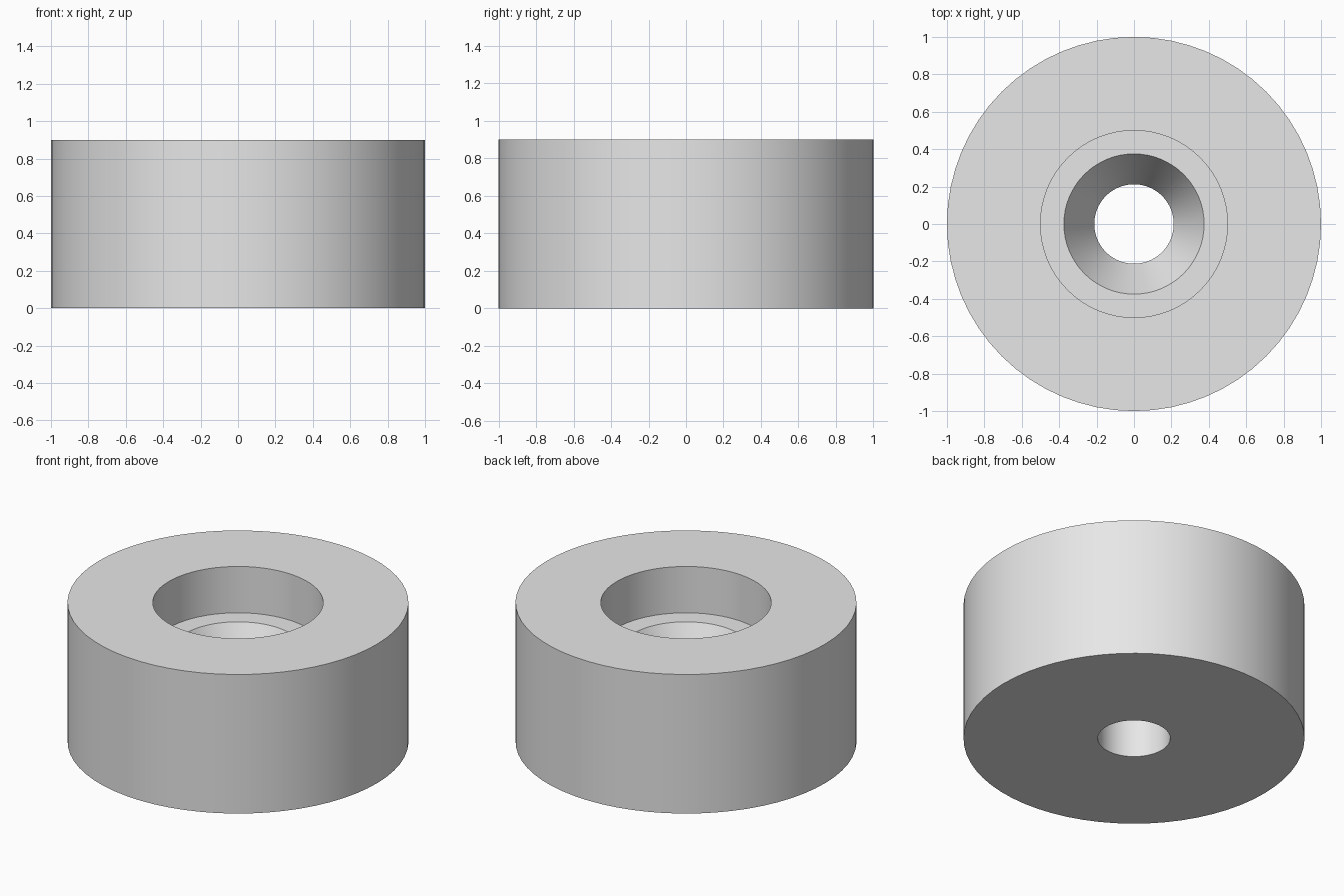
import bpy, bmesh, math

if "Cube" in bpy.data.objects:
    bpy.data.objects.remove(bpy.data.objects["Cube"], do_unlink=True)

SEGMENTS = 64
HEIGHT = 0.9

# Plain grey material
grey = bpy.data.materials.new("light_grey")
grey.use_nodes = True
colour = (0.8, 0.8, 0.8, 1)
grey.diffuse_color = colour
grey.node_tree.nodes["Principled BSDF"].inputs["Base Color"].default_value = colour

# Closed cross-section (radius, height): outer wall, recess, countersink, through hole
profile = [(1, 0), (1, HEIGHT), (0.5, HEIGHT), (0.5, 0.6),
           (0.375, 0.6), (0.2125, 0.3), (0.2125, 0)]


def lathe(name, section, material):
    """Sweep a closed cross-section around the z axis."""
    bm = bmesh.new()
    rings = []
    for i in range(SEGMENTS):
        a = math.tau * i / SEGMENTS
        rings.append([bm.verts.new((r * math.cos(a), r * math.sin(a), z)) for r, z in section])
    for i, ring in enumerate(rings):
        after = rings[(i + 1) % SEGMENTS]
        for j in range(len(section)):
            k = (j + 1) % len(section)
            bm.faces.new((ring[j], after[j], after[k], ring[k]))
    bmesh.ops.recalc_face_normals(bm, faces=bm.faces)
    mesh = bpy.data.meshes.new(name)
    bm.to_mesh(mesh)
    bm.free()
    mesh.materials.append(material)
    obj = bpy.data.objects.new(name, mesh)
    bpy.context.collection.objects.link(obj)
    return obj


# Round bumper foot with a recessed, countersunk screw hole
foot = lathe("bumper_foot", profile, grey)
bpy.ops.object.select_all(action="DESELECT")
foot.select_set(True)
bpy.context.view_layer.objects.active = foot
bpy.ops.object.shade_smooth_by_angle(angle=math.radians(25))
